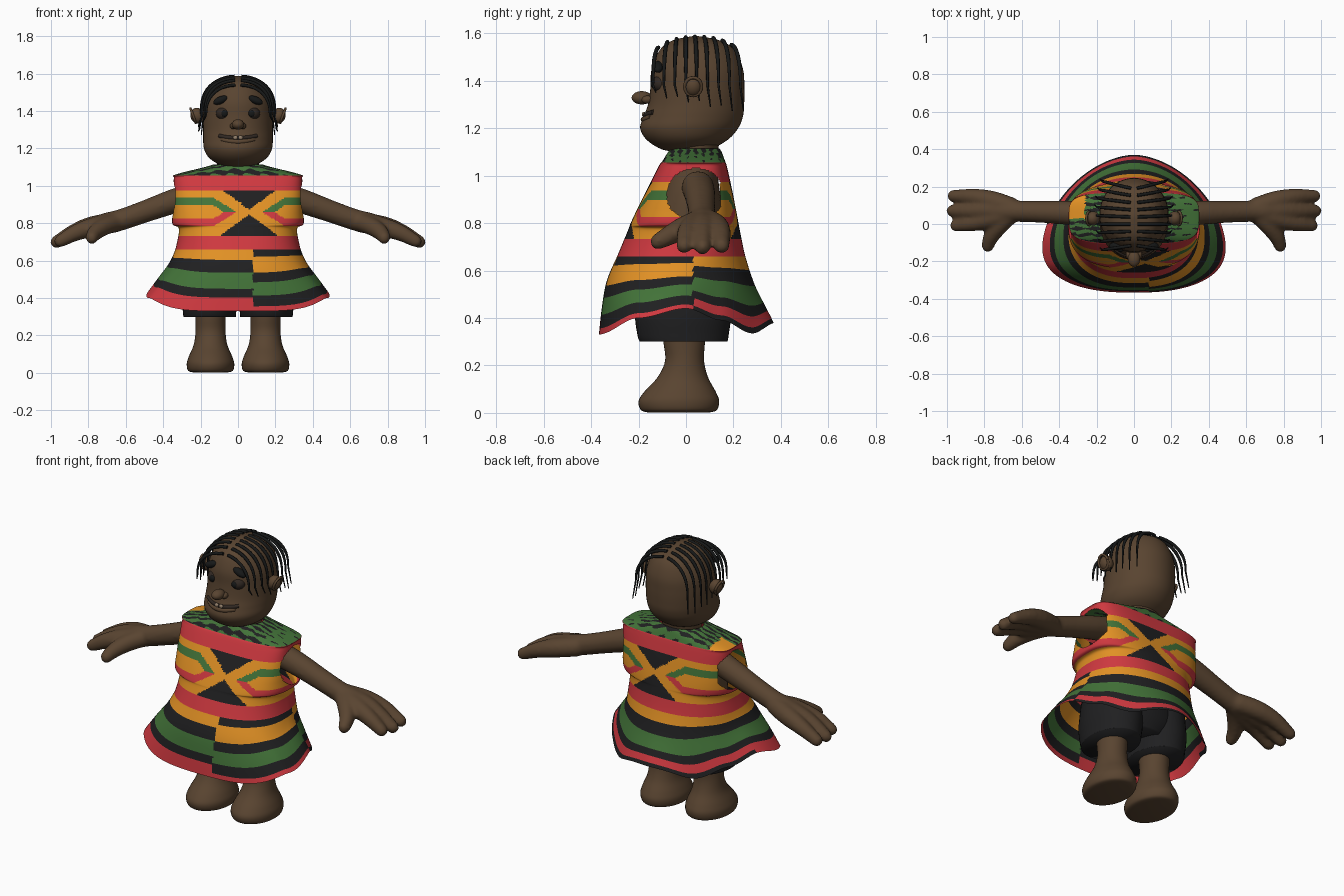
import bpy, bmesh, math
from mathutils import Vector, Matrix

if "Cube" in bpy.data.objects:
    bpy.data.objects.remove(bpy.data.objects["Cube"])


def material(name, rgb):
    m = bpy.data.materials.new(name)
    m.use_nodes = True
    m.diffuse_color = (*rgb, 1)
    bsdf = next(n for n in m.node_tree.nodes if n.type == 'BSDF_PRINCIPLED')
    bsdf.inputs["Base Color"].default_value = (*rgb, 1)
    bsdf.inputs["Roughness"].default_value = 0.8
    return m


SKIN = material("brown skin", (.10, .058, .03))
BLACK = material("black cloth", (.014, .014, .015))
RED = material("red cloth", (.62, .04, .05))
ORANGE = material("orange cloth", (.75, .28, .018))
GREEN = material("green cloth", (.055, .17, .04))
HAIR = material("black hair", (.008, .009, .009))
EYE = material("dark brown eye", (.03, .021, .016))
TEETH = material("teeth", (.30, .22, .15))
CLOTH = [BLACK, RED, ORANGE, GREEN]
K, R, O, G = range(4)


def finish(bm, name, mats):
    for f in bm.faces:
        f.smooth = True
    me = bpy.data.meshes.new(name)
    bm.to_mesh(me)
    bm.free()
    for m in mats:
        me.materials.append(m)
    ob = bpy.data.objects.new(name, me)
    bpy.context.collection.objects.link(ob)
    return ob


def smooth_rows(rows, steps):
    """Catmull-Rom interpolation between control tuples."""
    out, last = [], len(rows) - 1
    for i in range(last):
        p = [rows[min(max(i + k, 0), last)] for k in (-1, 0, 1, 2)]
        for s in range(steps):
            t = s / steps
            out.append([.5 * (2*b + (c - a)*t + (2*a - 5*b + 4*c - d)*t*t
                              + (3*b - a - 3*c + d)*t**3) for a, b, c, d in zip(*p)])
    return out + [list(rows[-1])]


def ring_point(t, a, front, back, mid, front_power=2, back_power=2):
    """Point on an egg-shaped outline with its own squareness front and back."""
    c, s = math.cos(t), math.sin(t)
    e = 2 / (back_power if s > 0 else front_power)
    x = a * math.copysign(abs(c) ** e, c)
    return x, mid + (back - mid if s > 0 else front - mid) * abs(s) ** e


def loft(name, rows, mat, cx=0, segs=40, steps=5):
    bm = bmesh.new()
    rings = []
    for z, a, front, back in smooth_rows(rows, steps):
        pts = [ring_point(math.tau * i / segs, a, front, back, (front + back) / 2) for i in range(segs)]
        rings.append([bm.verts.new((cx + x, y, z)) for x, y in pts])
    for lo, hi in zip(rings, rings[1:]):
        for i in range(segs):
            j = (i + 1) % segs
            bm.faces.new((lo[i], lo[j], hi[j], hi[i]))
    bm.faces.new(rings[0])
    bm.faces.new(rings[-1])
    bmesh.ops.recalc_face_normals(bm, faces=bm.faces)
    return finish(bm, name, [mat])


def ball(name, loc, size, mat, tilt=0):
    bm = bmesh.new()
    m = Matrix.Translation(loc) @ Matrix.Rotation(tilt, 4, 'Y') @ Matrix.Diagonal((*size, 1))
    bmesh.ops.create_uvsphere(bm, u_segments=24, v_segments=14, radius=1, matrix=m)
    return finish(bm, name, [mat])


def tube(name, points, radius, mat, tip=1.0):
    cu = bpy.data.curves.new(name, 'CURVE')
    cu.dimensions = '3D'
    cu.bevel_depth, cu.bevel_resolution, cu.use_fill_caps = radius, 2, True
    sp = cu.splines.new('POLY')
    sp.points.add(len(points) - 1)
    for i, (p, q) in enumerate(zip(sp.points, points)):
        p.co = (*q, 1)
        p.radius = 1 + (tip - 1) * max(0, 2 * i / (len(points) - 1) - 1)
    cu.materials.append(mat)
    ob = bpy.data.objects.new(name, cu)
    bpy.context.collection.objects.link(ob)


def blend_limb(name, chains, mat, side):
    """Chains of (x, y, z, radius) fused into one soft skin."""
    bm = bmesh.new()
    for chain in chains:
        for x, y, z, r in smooth_rows(chain, 7):
            bmesh.ops.create_uvsphere(bm, u_segments=14, v_segments=8, radius=r,
                                      matrix=Matrix.Translation((side * x, y, z)))
    ob = finish(bm, name, [mat])
    mod = ob.modifiers.new("fuse", 'REMESH')
    mod.mode, mod.voxel_size, mod.use_smooth_shade = 'VOXEL', .011, True
    mod = ob.modifiers.new("soften", 'SMOOTH')
    mod.factor, mod.iterations = .5, 6


# Dress cloth pattern
def stripe(z, bands, last):
    return next((c for low, c in bands if z > low), last)


QUARTER = [(.62, K), (.535, O), (.485, K), (.41, G), (.355, K)]
REST = [(.60, O), (.53, K), (.45, G), (.40, K)]


def cloth_colour(x, y, z):
    if z > 1.055:
        if x < -.26 and y > .03:
            return O
        dashes = math.sin(x * 70 + 3 * math.sin(y * 60)) + 1.3 * math.sin(y * 190)
        return K if dashes > (.1 if x < .22 else 1.6) else G
    if z > .975 or .66 < z < .735:
        return R
    if z <= .66:
        if x > .08 and y < .03:
            return stripe(z, QUARTER, R)
        return stripe(z, REST + ([(.36, R)] if y > 0 else []), K if y > 0 else R)
    dx, dz = abs(x - .06), abs(z - .86)
    if dz > .74 * dx + .012:
        return K
    # Hexagon rings wrapped round each side
    r = dz + max(0, .19 - dx) * .62
    return (G if z > .86 else R) if .035 < r < .075 else O


def hem_height(y):
    pts = [(-.37, .33), (-.2, .40), (0, .44), (.15, .39), (.28, .335), (.38, .38)]
    y = min(max(y, -.369), .379)
    for (a, za), (b, zb) in zip(pts, pts[1:]):
        if a <= y <= b:
            t = (y - a) / (b - a)
            return za + (zb - za) * t * t * (3 - 2 * t)


def even_angles(count):
    """Angles that space points evenly along a squarish outline."""
    n = 6000
    pts = [Vector(ring_point(math.tau * i / n, 1, -.7, .7, 0, 2.7, 2.7)) for i in range(n + 1)]
    total = sum((q - p).length for p, q in zip(pts, pts[1:]))
    angles, run = [], 0
    for i, (p, q) in enumerate(zip(pts, pts[1:])):
        if run >= total * len(angles) / count and len(angles) < count:
            angles.append(math.tau * i / n)
        run += (q - p).length
    return angles


# Dress: z, half width, front, back, widest y, squareness front and back
dress_rows = [
    (1.115, .13, -.06, .14, .04, 2, 2), (1.10, .18, -.075, .15, .04, 2.4, 2.4),
    (1.06, .335, -.10, .165, .04, 3.8, 3.8), (1.04, .343, -.115, .172, .04, 3.8, 3.8),
    (.96, .346, -.155, .19, .03, 3.5, 3.4), (.86, .35, -.205, .21, .02, 3.1, 3),
    (.795, .35, -.235, .222, .01, 2.8, 2.6), (.768, .316, -.245, .227, 0, 2.6, 2.4),
    (.66, .335, -.29, .25, -.02, 2.4, 2.2), (.55, .37, -.335, .285, -.06, 2.4, 2),
    (.44, .43, -.355, .33, -.1, 2.4, 1.85), (.33, .49, -.367, .37, -.12, 2.4, 1.75)]
ANGLES = even_angles(240)
SEGS = len(ANGLES)
bm = bmesh.new()
rings = []
for z, *shape in smooth_rows(dress_rows, 13):
    ring = []
    for t in ANGLES:
        x, y = ring_point(t, *shape)
        drop = max(0, (.66 - z) / .33)
        ring.append(bm.verts.new((x, y, .66 - drop * (.66 - hem_height(y)) if drop else z)))
    rings.append((z, ring))
for (z0, up), (z1, low) in zip(rings, rings[1:]):
    for i in range(SEGS):
        j = (i + 1) % SEGS
        quad = (up[i], low[i], low[j], up[j])
        c = sum((v.co for v in quad), Vector()) / 4
        # Leave the armholes open
        if abs(c.x) > .31 and ((c.y - .04) / .12) ** 2 + ((c.z - .92) / .11) ** 2 < 1:
            continue
        bm.faces.new(quad).material_index = cloth_colour(c.x, c.y, (z0 + z1) / 2)
finish(bm, "dress", CLOTH)

# Body, neck and head
loft("torso", [(.5, .24, -.18, .17), (.75, .25, -.17, .17), (.95, .24, -.1, .14), (1.05, .14, -.05, .13)], SKIN)
loft("neck", [(1.0, .11, -.05, .13), (1.08, .11, -.05, .13), (1.18, .12, -.08, .15)], SKIN)
loft("head", [
    (1.098, .01, -.02, .03), (1.11, .09, -.1, .1), (1.15, .155, -.165, .175), (1.2, .182, -.193, .22),
    (1.25, .186, -.178, .24), (1.3, .186, -.160, .245), (1.37, .185, -.15, .246), (1.45, .176, -.145, .24),
    (1.53, .14, -.11, .205), (1.57, .09, -.055, .14), (1.588, .01, .03, .05)], SKIN, segs=56)

# Face
ball("nose", (0, -.186, 1.328), (.033, .043, .028), SKIN)
SMILE = [k / 6 - 1 for k in range(13)]
tube("mouth", [(.1 * t, -.172 + .036 * t * t, 1.255 + .012 * t * t) for t in SMILE], .011, EYE)
tube("lower_lip", [(.085 * t, -.178 + .032 * t * t, 1.236 + .012 * t * t) for t in SMILE], .013, SKIN)

for side, word in ((1, "left"), (-1, "right")):
    ball(word + "_eye", (side * .076, -.105, 1.387), (.042, .04, .036), EYE)
    ball(word + "_pupil", (side * .073, -.138, 1.387), (.018, .011, .018), HAIR)
    ball(word + "_eyebrow", (side * .093, -.118, 1.458), (.042, .022, .02), HAIR, side * .4)
    ball(word + "_nostril", (side * .026, -.163, 1.32), (.018, .025, .017), SKIN)
    ball(word + "_tooth", (side * .014, -.178, 1.258), (.012, .008, .011), TEETH)
    # Ear with a raised rim
    ball(word + "_ear", (side * .218, .03, 1.375), (.036, .038, .043), SKIN, side * .3)
    tube(word + "_ear_rim", [(side * (.24 + .014 * math.sin(a)), .03 + .036 * math.cos(a), 1.375 + .038 * math.sin(a))
                             for a in [math.tau * k / 20 for k in range(21)]], .007, SKIN)
    # Hair strands falling from the parting
    for n in range(9):
        y0 = -.115 + .038 * n
        k = max(.1, 1 - ((y0 - .045) / .2) ** 2) ** .25
        wide = .2 * max(k, .85)
        pts = []
        for s in range(13):
            a = math.radians(4 + 86 * s / 12)
            pts.append((side * wide * math.sin(a) ** .9, y0 + .04 * math.sin(a) * (n - 3) / 5,
                        1.38 + .206 * k * math.cos(a) ** .8))
        x, y, z = pts[-1]
        fall = .03 + .009 * n + .015 * (n % 2)
        pts += [(x + side * .004 * d, y + .004 * d, z - fall * d / 3) for d in (1, 2, 3)]
        tube(f"{word}_hair_strand_{n + 1}", pts, .0088, HAIR, .3)
    # Arm, three fingers and thumb
    blend_limb(word + "_arm", [
        [(.24, .05, .95, .07), (.36, .06, .912, .066), (.5, .065, .862, .06), (.62, .068, .82, .058),
         (.7, .07, .8, .058)],
        [(.66, .09, .805, .055), (.76, .125, .785, .054), (.86, .145, .755, .045), (.965, .15, .705, .034)],
        [(.66, .07, .805, .055), (.78, .075, .782, .056), (.88, .07, .75, .044), (.97, .07, .7, .034)],
        [(.66, .06, .805, .055), (.76, .03, .782, .054), (.86, .005, .752, .045), (.95, -.008, .705, .034)],
        [(.66, .05, .805, .05), (.72, -.01, .78, .048), (.765, -.07, .748, .042), (.782, -.118, .722, .034)]],
        SKIN, side)
    # Leg with broad foot
    loft(word + "_leg", [
        (.002, .09, -.16, .1), (.012, .12, -.19, .13), (.05, .127, -.2, .14), (.09, .115, -.175, .125),
        (.15, .09, -.12, .093), (.22, .08, -.088, .076), (.3, .08, -.095, .08), (.4, .084, -.1, .085)],
        SKIN, side * .147)
    loft(word + "_shorts_leg", [(.3, .14, -.195, .175), (.33, .143, -.205, .18), (.42, .15, -.215, .19),
                                (.56, .14, -.2, .18)], BLACK, side * .152)
loft("shorts_seat", [(.37, .16, -.16, .15), (.45, .27, -.2, .18), (.6, .26, -.19, .18)], BLACK)
